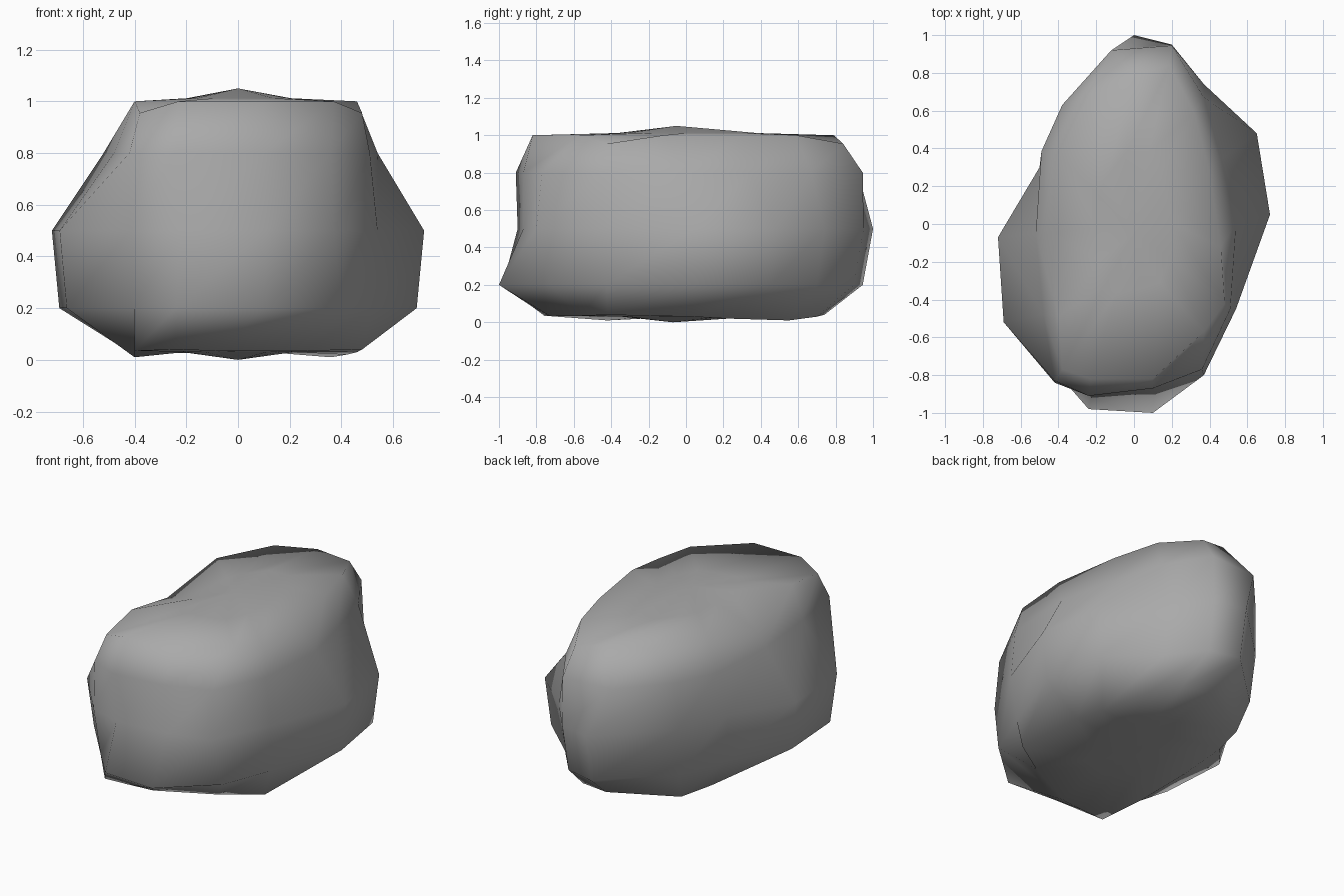
import bpy, bmesh

# Horizontal outlines of the rock, counter-clockwise from the back point
waist = [(0, 1.0), (-.38, .63), (-.5, .3), (-.72, -.07), (-.69, -.52), (-.42, -.84), (-.22, -.9),
         (.11, -.87), (.37, -.8), (.54, -.45), (.72, .05), (.65, .48), (.37, .74), (.2, .95)]
shoulder = [(-.12, .92), (-.38, .63), (-.49, .385), (-.52, -.05), (-.48, -.48), (-.42, -.83), (-.24, -.91),
            (.1, -.87), (.36, -.77), (.51, -.45), (.54, 0), (.46, .34), (.37, .67), (.2, .945)]

# Each level: outline, x scale, y scale, height
levels = [(waist, .30, .38, .03),
          (waist, .64, .74, .03),
          (waist, .96, .945, .2),
          (waist, 1, 1, .5),
          (shoulder, 1, 1, .8),
          (shoulder, .86, .88, 1.0),
          (shoulder, .38, .40, 1.012)]

# Chips and bumps: (level, point) moved by hand
tweaks = {(2, 6): (-.24, -.98, .2), (2, 7): (.1, -1.0, .2), (2, 8): (.4, -.73, .2),
          (1, 0): (.04, .74, .04), (1, 1): (-.33, .52, .025), (1, 2): (-.39, .3, .03),
          (1, 3): (-.42, -.06, .03), (1, 4): (-.40, -.42, .01), (1, 5): (-.40, -.757, .035),
          (1, 6): (-.24, -.755, .04), (1, 7): (-.08, -.73, .035), (1, 8): (.26, -.56, .035),
          (1, 9): (.48, -.42, .04), (1, 11): (.42, .22, .02), (1, 12): (.36, .55, .01),
          (1, 13): (.23, .7, .03),
          (5, 0): (0, .79, 1.0), (5, 1): (-.23, .69, 1.0), (5, 2): (-.40, .36, 1.0),
          (5, 3): (-.46, -.05, .89), (5, 4): (-.40, -.49, 1.0), (5, 5): (-.38, -.77, .955),
          (5, 6): (-.23, -.82, 1.0), (5, 7): (.1, -.82, 1.0), (5, 8): (.37, -.57, 1.0),
          (5, 9): (.48, -.42, .955), (5, 10): (.46, -.12, 1.0), (5, 13): (.19, .84, .955)}

bm = bmesh.new()
rings = []
for li, (outline, sx, sy, z) in enumerate(levels):
    rings.append([bm.verts.new(tweaks.get((li, i), (x * sx, y * sy, z)))
                  for i, (x, y) in enumerate(outline)])

# Sides
n = len(waist)
for lower, upper in zip(rings, rings[1:]):
    for i in range(n):
        j = (i + 1) % n
        bm.faces.new((lower[i], lower[j], upper[j], upper[i]))

# Caps closing to a point
for ring, tip in ((rings[0], (0, -.07, 0)), (rings[-1], (0, -.05, 1.05))):
    v = bm.verts.new(tip)
    for i in range(n):
        bm.faces.new((ring[i], ring[(i + 1) % n], v))

bmesh.ops.recalc_face_normals(bm, faces=bm.faces)
for f in bm.faces:
    f.smooth = True

mesh = bpy.data.meshes.new("rock")
bm.to_mesh(mesh)
bm.free()
rock = bpy.data.objects.new("rock", mesh)
bpy.context.collection.objects.link(rock)

# Slightly darker stone grey
stone = bpy.data.materials.new("stone")
stone.diffuse_color = (.4, .4, .4, 1)
mesh.materials.append(stone)
